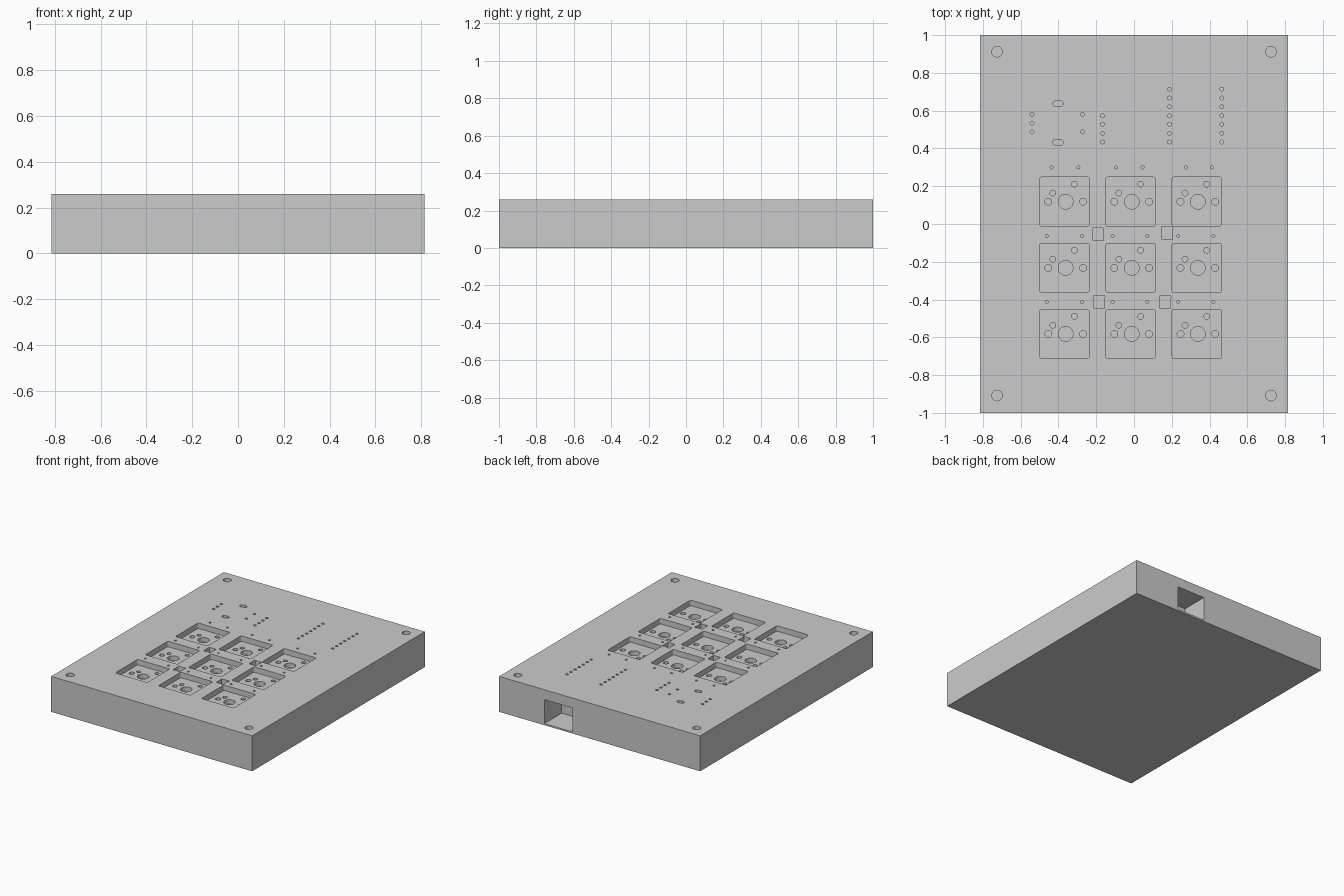
import bpy, bmesh
from math import cos, sin, pi

if "Cube" in bpy.data.objects:
    bpy.data.objects.remove(bpy.data.objects["Cube"], do_unlink=True)

TOP, HALF_X = 0.26, 0.815
FLOOR = TOP - 0.04        # floor of the switch pockets
DEEP = TOP - 0.073        # bottom of the pin holes
OVER = TOP + 0.05

grey = bpy.data.materials.new("light grey plastic")
grey.use_nodes = True
grey.diffuse_color = (0.6, 0.6, 0.6, 1)
grey.node_tree.nodes["Principled BSDF"].inputs["Base Color"].default_value = (0.6, 0.6, 0.6, 1)


def rounded(bm, x, y, w, d, r, z0, z1, steps=4):
    """Upright prism with a rounded rectangle outline; a circle when w = d = 2r."""
    pts = []
    for i, (sx, sy) in enumerate(((1, 1), (-1, 1), (-1, -1), (1, -1))):
        cx, cy = x + sx * (w / 2 - r), y + sy * (d / 2 - r)
        for k in range(steps + 1):
            a = (i + k / steps) * pi / 2
            pts.append((cx + r * cos(a), cy + r * sin(a)))
    low = [bm.verts.new((px, py, z0)) for px, py in pts]
    high = [bm.verts.new((px, py, z1)) for px, py in pts]
    bm.faces.new(low[::-1])
    bm.faces.new(high)
    n = len(pts)
    for i in range(n):
        j = (i + 1) % n
        bm.faces.new((low[i], low[j], high[j], high[i]))


def hole(bm, x, y, r, z0=DEEP, z1=OVER, steps=6):
    rounded(bm, x, y, 2 * r, 2 * r, r, z0, z1, steps)


def box(bm, x0, x1, y0, y1, z0, z1):
    made = bmesh.ops.create_cube(bm, size=1)
    for v in made["verts"]:
        v.co = ((x0, x1)[v.co.x > 0], (y0, y1)[v.co.y > 0], (z0, z1)[v.co.z > 0])


def make(name, bm):
    bmesh.ops.remove_doubles(bm, verts=bm.verts, dist=1e-5)
    bmesh.ops.recalc_face_normals(bm, faces=bm.faces)
    me = bpy.data.meshes.new(name)
    bm.to_mesh(me)
    bm.free()
    me.materials.append(grey)
    ob = bpy.data.objects.new(name, me)
    bpy.context.collection.objects.link(ob)
    return ob


# Case block
bm = bmesh.new()
box(bm, -HALF_X, HALF_X, -1, 1, 0, TOP)
case = make("keypad_case", bm)

pockets, holes = bmesh.new(), bmesh.new()

# Switch pockets with the switch leg holes in their floors
for cx in (-0.368, -0.018, 0.332):
    for cy in (0.118, -0.232, -0.582):
        rounded(pockets, cx, cy, 0.26, 0.26, 0.01, FLOOR, OVER)
        hx, hy = cx + 0.006, cy
        hole(holes, hx, hy, 0.039, steps=8)
        for dx, dy, r in ((-0.092, 0, 0.018), (0.092, 0, 0.018),
                          (-0.068, 0.046, 0.015), (0.047, 0.093, 0.015)):
            hole(holes, hx + dx, hy + dy, r)

# Small light windows between the pockets, some with corner ears
for x, y, ears in ((-0.19, -0.055, False), (0.175, -0.05, True),
                   (-0.185, -0.415, True), (0.165, -0.415, True)):
    rounded(pockets, x, y, 0.056, 0.066, 0.003, FLOOR, OVER, 2)
    if ears:
        for s in (-1, 1):
            hole(holes, x + s * 0.024, y + 0.03, 0.007, FLOOR + 0.002, OVER + 0.01, 3)

# Cable opening in the back wall
box(pockets, 0.22, 0.448, 0.8, 1.1, 0.012, DEEP)

# Corner screw holes
for x in (-0.725, 0.725):
    for y in (-0.908, 0.912):
        hole(holes, x, y, 0.028, 0.05)

# Controller pin rows
for x, count in ((0.188, 7), (0.465, 7), (-0.167, 4)):
    for i in range(count):
        hole(holes, x, 0.434 + i * 0.0466, 0.01, 0.2, steps=3)

# Dial pins and mounting slots
for x, ys in ((-0.54, (0.58, 0.534, 0.488)), (-0.273, (0.58, 0.488))):
    for y in ys:
        hole(holes, x, y, 0.01, steps=3)
for y in (0.637, 0.432):
    rounded(holes, -0.402, y, 0.054, 0.03, 0.0149, DEEP, OVER)

# Diode leg holes
for y, xs in ((0.3, (-0.437, -0.295, -0.094, 0.045, 0.275, 0.414)),
              (-0.064, (-0.462, -0.275, -0.113, 0.07, 0.234, 0.42)),
              (-0.413, (-0.462, -0.275, -0.113, 0.07, 0.234, 0.42))):
    for x in xs:
        hole(holes, x, y, 0.008, steps=3)

# Cut the pockets first, then the holes
cutters = [make("pocket_cutter", pockets), make("hole_cutter", holes)]
bpy.context.view_layer.objects.active = case
for cutter in cutters:
    cutter.hide_render = True
    mod = case.modifiers.new(cutter.name, "BOOLEAN")
    mod.operation, mod.solver, mod.object = "DIFFERENCE", "EXACT", cutter
    bpy.ops.object.modifier_apply(modifier=mod.name)
for cutter in cutters:
    bpy.data.objects.remove(cutter, do_unlink=True)

# Smooth round hole walls, sharp edges elsewhere
bpy.ops.object.select_all(action="DESELECT")
case.select_set(True)
bpy.ops.object.shade_smooth_by_angle(angle=0.6)
